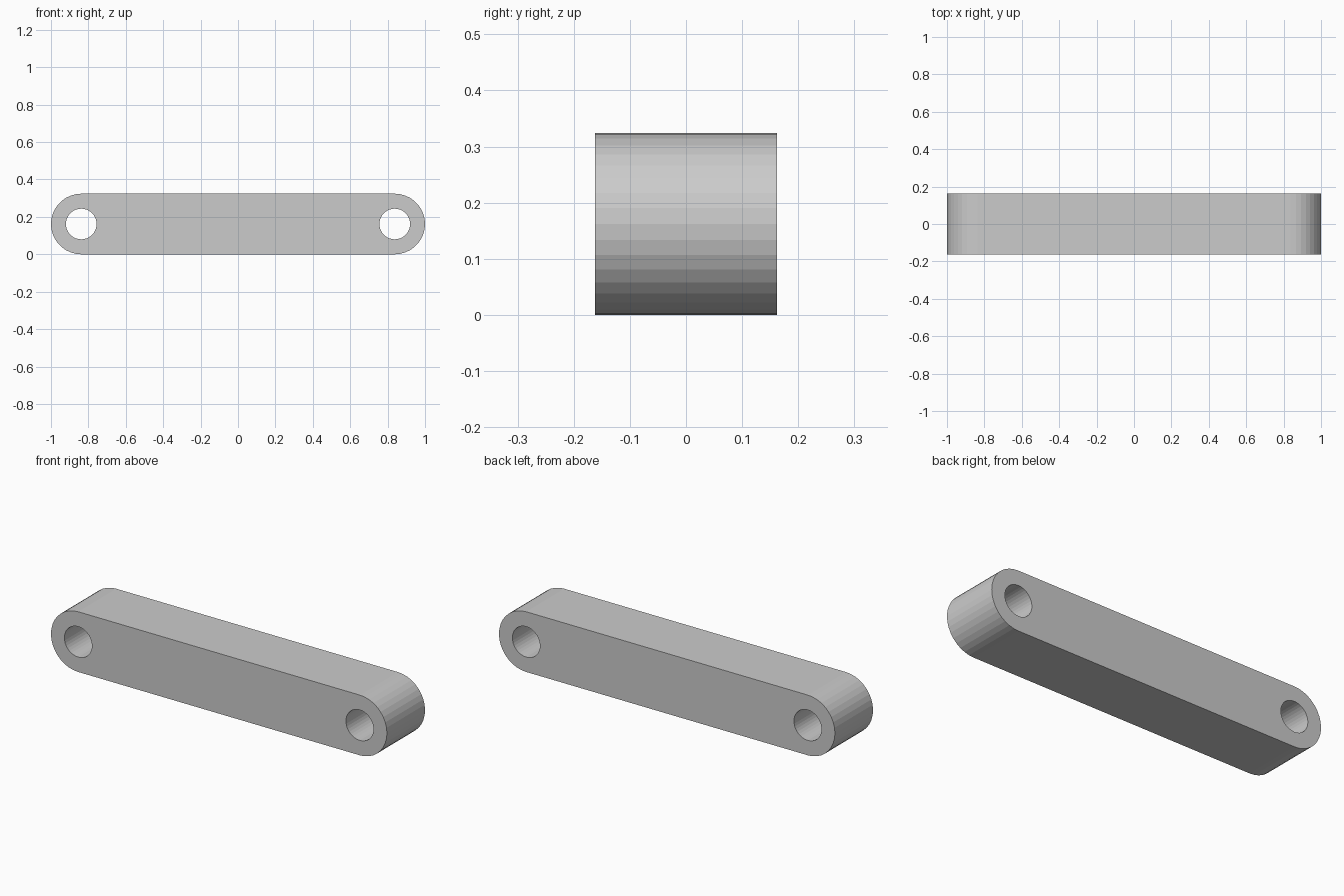
import bpy, bmesh
from math import sin, cos, pi
from mathutils import Vector

if "Cube" in bpy.data.objects:
    bpy.data.objects.remove(bpy.data.objects["Cube"])

R, HOLE_R = 0.162, 0.082      # end radius and pin hole radius
CX, CZ = 1 - R, R             # hole centre
HALF_DEPTH = 0.162
STEPS = 18                    # facets per half circle

bm = bmesh.new()


def arc(radius, start, end):
    pts = []
    for i in range(STEPS + 1):
        a = start + (end - start) * i / STEPS
        pts.append(Vector((CX + radius * cos(a), -HALF_DEPTH, CZ + radius * sin(a))))
    return pts


def strip(a, b):
    for i in range(len(a) - 1):
        bm.faces.new([bm.verts.new(p) for p in (a[i], a[i + 1], b[i + 1], b[i])])


def to_middle(points):
    return [Vector((0, p.y, p.z)) for p in points]


# Front face, right half: rounded end, then the web between the holes
outer = arc(R, -pi / 2, pi / 2)
strip(outer, arc(HOLE_R, -pi / 2, pi / 2))
inner = [outer[0]] + arc(HOLE_R, 3 * pi / 2, pi / 2) + [outer[-1]]
strip(inner, to_middle(inner))
bmesh.ops.remove_doubles(bm, verts=bm.verts, dist=1e-5)

# Mirror to the left half, then extrude to full depth
bmesh.ops.mirror(bm, geom=bm.verts[:] + bm.edges[:] + bm.faces[:],
                 axis='X', merge_dist=1e-5)
bmesh.ops.remove_doubles(bm, verts=bm.verts, dist=1e-5)
front = bm.faces[:]
ext = bmesh.ops.extrude_face_region(bm, geom=front, use_keep_orig=True)
moved = [g for g in ext["geom"] if isinstance(g, bmesh.types.BMVert)]
bmesh.ops.translate(bm, verts=moved, vec=(0, 2 * HALF_DEPTH, 0))
bmesh.ops.recalc_face_normals(bm, faces=bm.faces)

mesh = bpy.data.meshes.new("link_bar")
bm.to_mesh(mesh)
bm.free()
bpy.context.collection.objects.link(bpy.data.objects.new("link_bar", mesh))
